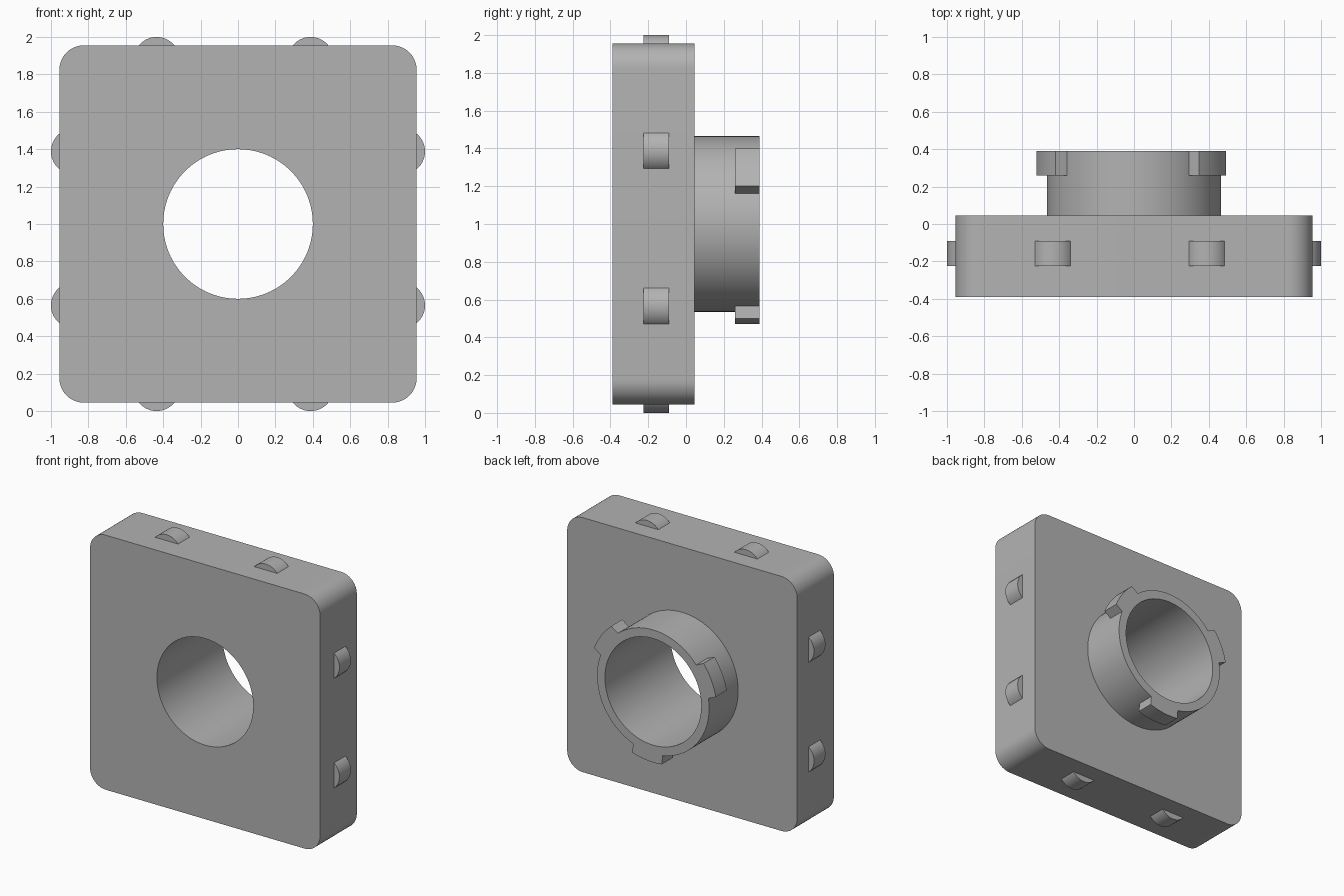
import bpy, bmesh
from math import sin, cos, asin, pi, radians

cube = bpy.data.objects.get("Cube")
if cube:
    bpy.data.objects.remove(cube, do_unlink=True)

grey = bpy.data.materials.new("plain grey")
grey.use_nodes = True
grey.diffuse_color = (0.45, 0.45, 0.45, 1)
grey.node_tree.nodes["Principled BSDF"].inputs["Base Color"].default_value = grey.diffuse_color

MID = 1.0                                   # height of the bore axis
HALF, CORNER = 0.955, 0.13                  # plate half width, corner radius
FRONT, PLATE_BACK, TAB_START, BACK = -0.39, 0.045, 0.26, 0.39
BORE, COLLAR, TAB = 0.4, 0.465, 0.53        # radii


def arc(r, start, end, steps, cx=0, cz=0):
    """Points along an arc in the x-z plane."""
    angles = [start + (end - start) * i / steps for i in range(steps + 1)]
    return [(cx + r * cos(a), cz + r * sin(a)) for a in angles]


def prism(name, outline, y0, y1):
    """Solid made by extruding an x-z outline along y."""
    bm = bmesh.new()
    face = bm.faces.new([bm.verts.new((x, y0, MID + z)) for x, z in outline])
    moved = bmesh.ops.extrude_face_region(bm, geom=[face])["geom"]
    verts = [v for v in moved if isinstance(v, bmesh.types.BMVert)]
    bmesh.ops.translate(bm, verts=verts, vec=(0, y1 - y0, 0))
    bmesh.ops.recalc_face_normals(bm, faces=bm.faces)
    mesh = bpy.data.meshes.new(name)
    bm.to_mesh(mesh)
    bm.free()
    mesh.materials.append(grey)
    obj = bpy.data.objects.new(name, mesh)
    bpy.context.collection.objects.link(obj)
    return obj


def combine(target, other, operation):
    """Apply an exact boolean and discard the second solid."""
    mod = target.modifiers.new("combine", 'BOOLEAN')
    mod.object, mod.operation, mod.solver = other, operation, 'EXACT'
    bpy.context.view_layer.objects.active = target
    bpy.ops.object.modifier_apply(modifier=mod.name)
    bpy.data.objects.remove(other, do_unlink=True)


def smooth(obj):
    bpy.ops.object.select_all(action='DESELECT')
    obj.select_set(True)
    bpy.context.view_layer.objects.active = obj
    bpy.ops.object.shade_smooth_by_angle(angle=radians(30))


def circle(r):
    return arc(r, 0, 2 * pi, 96)[:-1]


# Rounded square plate
inner = HALF - CORNER
outline = []
for i, (sx, sz) in enumerate([(1, 1), (-1, 1), (-1, -1), (1, -1)]):
    outline += arc(CORNER, i * pi / 2, (i + 1) * pi / 2, 12, sx * inner, sz * inner)
housing = prism("housing", outline, FRONT, PLATE_BACK)

# Rear collar
combine(housing, prism("collar", circle(COLLAR), PLATE_BACK - 0.1, BACK), 'UNION')

# Three parallel-sided bayonet tabs around the collar's end
half_width = 0.123
spread = asin(half_width / TAB)
for k in range(3):
    turn = radians(35.6 + 120 * k)
    root = [(0.42, half_width), (0.42, -half_width)]
    tab = [(x * cos(turn) - z * sin(turn), x * sin(turn) + z * cos(turn))
           for x, z in root + arc(TAB, -spread, spread, 10)]
    combine(housing, prism("tab", tab, TAB_START, BACK), 'UNION')

# Bore through plate and collar
combine(housing, prism("bore", circle(BORE), FRONT - 0.1, BACK + 0.1), 'DIFFERENCE')
smooth(housing)

# Rounded locking bumps, two on each edge of the plate
BUMP, RISE = 0.123, 0.045
reach = HALF + RISE - BUMP
for side, sign in (("left", 1), ("right", -1), ("top", 1), ("bottom", -1)):
    upright = side in ("left", "right")
    for n, offset in enumerate((-0.435, 0.388)):
        cap = arc(BUMP, -radians(56), radians(56), 16, reach)
        points = [(sign * d, offset + s) if upright else (offset + s, sign * d)
                  for d, s in cap]
        smooth(prism(f"{side}_bump_{n + 1}", points, -0.225, -0.09))
